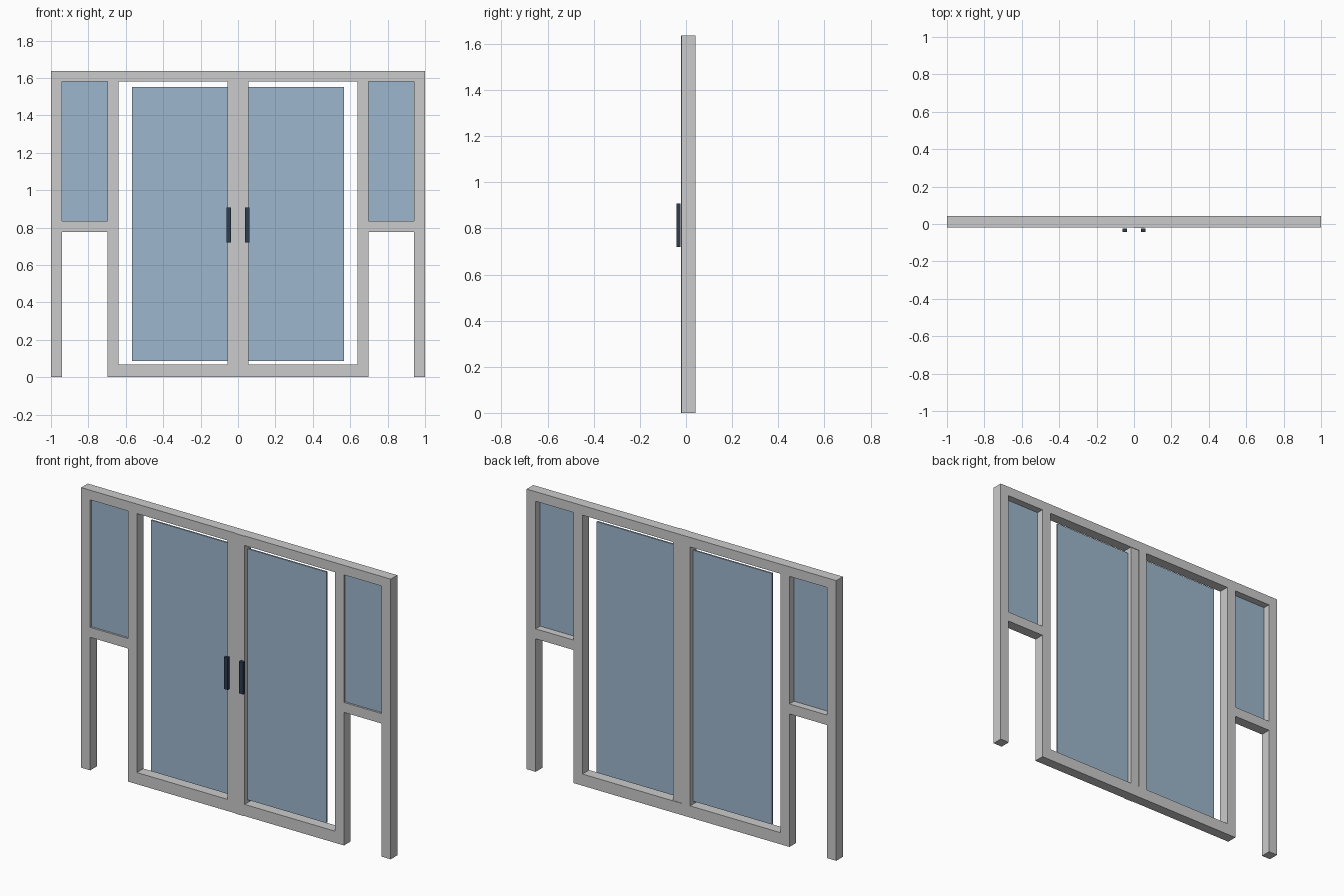
import bpy

cube = bpy.data.objects.get("Cube")
if cube:
    bpy.data.objects.remove(cube, do_unlink=True)


def make_material(name, rgb):
    mat = bpy.data.materials.new(name)
    mat.use_nodes = True
    mat.diffuse_color = (*rgb, 1)
    mat.node_tree.nodes["Principled BSDF"].inputs["Base Color"].default_value = (*rgb, 1)
    return mat


frame_grey = make_material("frame grey", (0.6, 0.6, 0.6))
glass_blue = make_material("glass blue", (0.34, 0.47, 0.61))
handle_navy = make_material("handle navy", (0.025, 0.048, 0.08))


def box(name, xs, ys, zs, mat):
    """Box spanning the given x, y and z ranges."""
    spans = (xs, ys, zs)
    bpy.ops.mesh.primitive_cube_add(size=1)
    obj = bpy.context.object
    obj.name = obj.data.name = name
    size = [abs(b - a) for a, b in spans]
    centre = [(a + b) / 2 for a, b in spans]
    for v in obj.data.vertices:
        v.co = [c + s * k for c, s, k in zip(centre, size, v.co)]
    obj.data.materials.append(mat)
    return obj


# Main levels
HEIGHT, RAIL, SILL = 1.636, 1.58, 0.068
FRAME_Y = (-0.019, 0.042)
STILE_X = 0.056

# Rails running across the whole frame
box("top_rail", (-1, 1), FRAME_Y, (RAIL, HEIGHT), frame_grey)
box("door_sill", (-0.64, 0.64), FRAME_Y, (0, SILL), frame_grey)

# Parts repeated on each side
for side, s in (("left", 1), ("right", -1)):
    def pair(a, b):
        return (s * a, s * b)

    box(side + "_outer_post", pair(0.942, 1), FRAME_Y, (0, RAIL), frame_grey)
    box(side + "_inner_post", pair(0.64, 0.698), FRAME_Y, (0, RAIL), frame_grey)
    box(side + "_window_rail", pair(0.698, 0.942), FRAME_Y, (0.777, 0.835), frame_grey)
    box(side + "_window_glass", pair(0.698, 0.942), (-0.008, 0), (0.835, RAIL), glass_blue)
    box(side + "_door_glass", pair(STILE_X, 0.566), (0.006, 0.016), (0.086, 1.552), glass_blue)
    box(side + "_door_handle", pair(0.037, 0.062), (-0.042, -0.024), (0.72, 0.907), handle_navy)

# Meeting stiles: the left one sits slightly forward and overlaps the rails
box("right_door_stile", (-STILE_X, 0), FRAME_Y, (SILL, RAIL), frame_grey)
box("left_door_stile", (0, STILE_X), (-0.022, 0.039), (0, HEIGHT), frame_grey)
